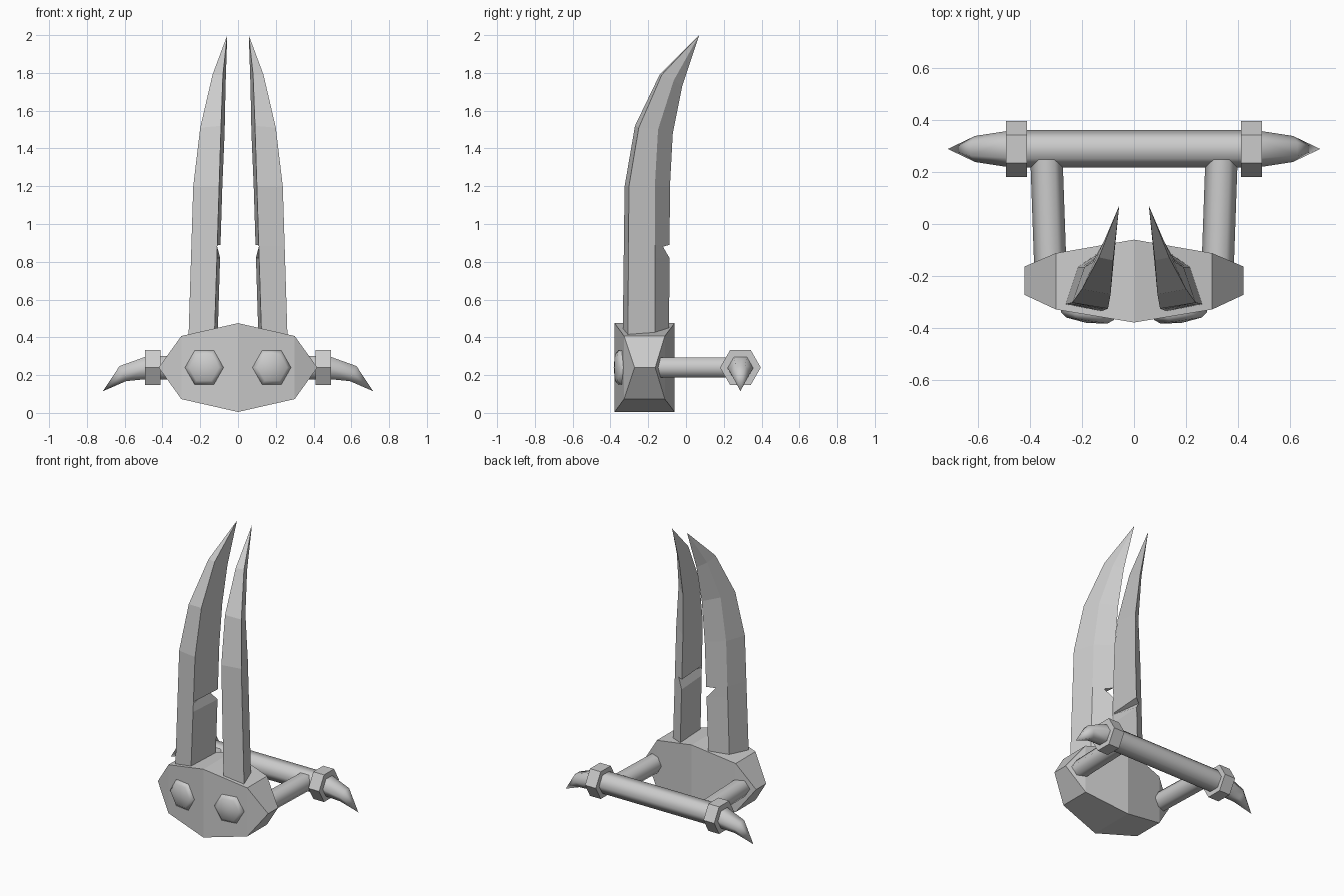
import bpy, bmesh, math
from mathutils import Vector

cube = bpy.data.objects.get("Cube")
if cube:
    bpy.data.objects.remove(cube, do_unlink=True)

steel = bpy.data.materials.new("grey steel")
steel.use_nodes = True
GREY = (0.6, 0.6, 0.6, 1)
steel.diffuse_color = GREY
steel.node_tree.nodes["Principled BSDF"].inputs["Base Color"].default_value = GREY


def loft(name, rings, smooth=None):
    """Skin equal-sized rings; collapsed rings become points or edges."""
    bm = bmesh.new()
    rows = [[bm.verts.new(p) for p in ring] for ring in rings]
    n = len(rows[0])
    for a, b in zip(rows, rows[1:]):
        for i in range(n):
            j = (i + 1) % n
            bm.faces.new((a[i], a[j], b[j], b[i]))
    bm.faces.new(rows[0])
    bm.faces.new(rows[-1])
    bmesh.ops.remove_doubles(bm, verts=bm.verts, dist=0.0005)
    bmesh.ops.recalc_face_normals(bm, faces=bm.faces)
    mesh = bpy.data.meshes.new(name)
    bm.to_mesh(mesh)
    bm.free()
    mesh.materials.append(steel)
    obj = bpy.data.objects.new(name, mesh)
    bpy.context.collection.objects.link(obj)
    if smooth:
        bpy.ops.object.select_all(action='DESELECT')
        obj.select_set(True)
        bpy.context.view_layer.objects.active = obj
        bpy.ops.object.shade_smooth_by_angle(angle=math.radians(smooth))
    return obj


def hexagon(center, u, v, r):
    """Six points around center, with corners on the u axis."""
    c, u, v = Vector(center), Vector(u), Vector(v)
    return [c + r * (math.cos(k * math.pi / 3) * u + math.sin(k * math.pi / 3) * v)
            for k in range(6)]


X, Y, Z = Vector((1, 0, 0)), Vector((0, 1, 0)), Vector((0, 0, 1))
MID = 0.24

# Guard: stations across x with half height, front and back depth
stations = [(0, 0.235, -0.378, -0.06), (0.3, 0.167, -0.328, -0.112), (0.42, 0, -0.272, -0.163)]
stations = [(-x, h, f, b) for x, h, f, b in stations[:0:-1]] + stations
loft("guard", [[(x, f, MID - h), (x, f, MID + h), (x, b, MID + h), (x, b, MID - h)]
               for x, h, f, b in stations])

# Blade sections: inner front, outer front, outer side, cutting edge
base = [(0.125, -0.335, 0.4), (0.262, -0.308, 0.4), (0.215, -0.165, 0.4), (0.108, -0.09, 0.4)]
middle = [(0.1, -0.325, 1.2), (0.237, -0.302, 1.2), (0.19, -0.165, 1.2), (0.083, -0.085, 1.2)]
upper = [(0.09, -0.27, 1.52), (0.2, -0.25, 1.51), (0.16, -0.148, 1.5), (0.071, -0.07, 1.48)]
high = [(0.08, -0.14, 1.79), (0.135, -0.128, 1.79), (0.115, -0.065, 1.76), (0.066, -0.02, 1.73)]
tip = [(0.057, 0.07, 2.0)] * 4


def notch_row(z, depth):
    row = [Vector(a).lerp(Vector(b), (z - 0.4) / 0.8) for a, b in zip(base, middle)]
    row[3] = row[3].lerp(row[2], depth)
    return row


blade = [base, notch_row(0.82, 0), notch_row(0.88, 0.45), notch_row(0.89, 0),
         middle, upper, high, tip]

for s, side in ((1, "left"), (-1, "right")):
    loft(side + "_blade", [[(s * p[0], p[1], p[2]) for p in row] for row in blade])

    # Domed stud lying on the sloping guard face
    normal = Vector((s * 0.15, -1, 0)).normalized()
    across = normal.cross(Z)
    seat = Vector((s * 0.178, -0.348, MID))
    loft(side + "_stud", [hexagon(seat + normal * d, across, Z, r) for d, r in
                          ((-0.02, 0.103), (0.005, 0.103), (0.023, 0.08), (0.032, 0))], 70)

    # Arm from guard to crossbar
    loft(side + "_arm", [hexagon((s * x, y, MID), X, Z, 0.062) for x, y in
                         ((0.32, -0.2), (0.337, 0.28))], 70)

    # Collar and drooping spike on the crossbar end
    loft(side + "_collar", [hexagon((s * x, 0.288, MID), Y, Z, 0.108) for x in (0.41, 0.492)])
    lean = Vector((s * 0.4, 0, 0.92))
    loft(side + "_spike", [hexagon((s * 0.48, 0.288, MID), Y, Z, 0.07),
                           hexagon((s * 0.61, 0.288, 0.208), Y, lean, 0.05),
                           hexagon((s * 0.715, 0.288, 0.115), Y, Z, 0)], 70)

# Crossbar
loft("crossbar", [hexagon((x, 0.288, MID), Y, Z, 0.072) for x in (-0.45, 0.45)], 70)
